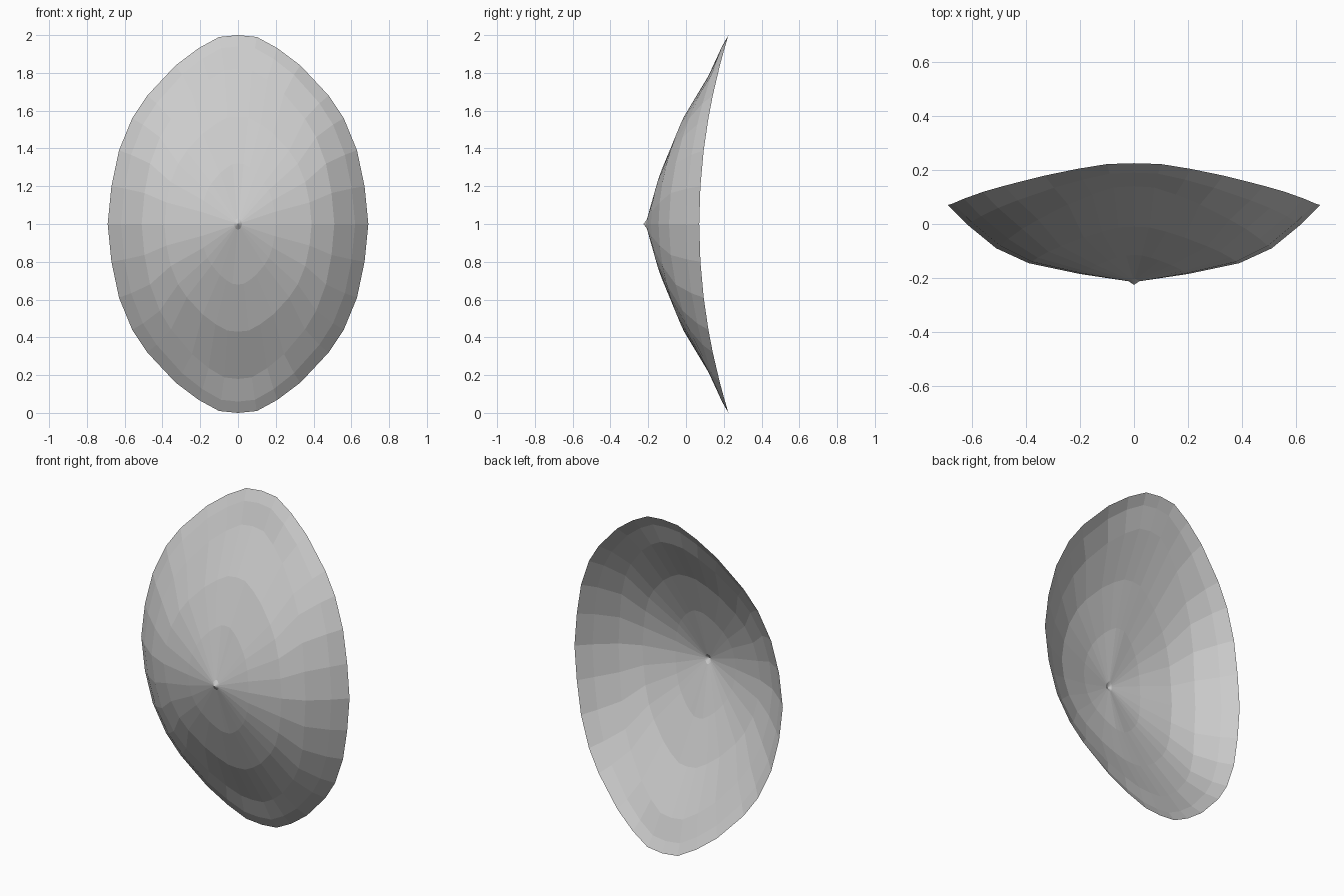
import bpy, bmesh

if "Cube" in bpy.data.objects:
    bpy.data.objects.remove(bpy.data.objects["Cube"])

# One quadrant of the rim outline (x, z offset from centre), top to side
quadrant = [(0, 1), (.1, .99), (.21, .93), (.33, .84), (.48, .68),
            (.56, .56), (.63, .39), (.67, .2), (.69, 0)]
outline = quadrant[:-1]
outline += [(x, -z) for x, z in quadrant[:0:-1]]
outline += [(-x, -z) for x, z in quadrant[:-1]]
outline += [(-x, z) for x, z in quadrant[:0:-1]]

# Rings: half width, half height, depth at the sides, depth at top and bottom
rings = [(.02, .03, -.212, -.203), (.20, .32, -.185, -.115), (.39, .57, -.145, -.01),
         (.51, .82, -.09, .14), (.62, .94, 0, .19), (.69, 1, .07, .225)]

# Dished shield sheet, lofted from the centre tip out to the rim
bm = bmesh.new()
tip = bm.verts.new((0, -.225, 1))
loops = []
for w, h, side, end in rings:
    loops.append([bm.verts.new((x / .69 * w, side + (end - side) * z * z, 1 + z * h))
                  for x, z in outline])
n = len(outline)
for i in range(n):
    j = (i + 1) % n
    bm.faces.new((tip, loops[0][i], loops[0][j]))
    for a, b in zip(loops, loops[1:]):
        bm.faces.new((a[i], b[i], b[j], a[j]))
bmesh.ops.recalc_face_normals(bm, faces=bm.faces)
bm.normal_update()
if sum(f.normal.y for f in bm.faces) > 0:
    bmesh.ops.reverse_faces(bm, faces=bm.faces)
mesh = bpy.data.meshes.new("shield")
bm.to_mesh(mesh)
bm.free()
bpy.context.collection.objects.link(bpy.data.objects.new("shield", mesh))
